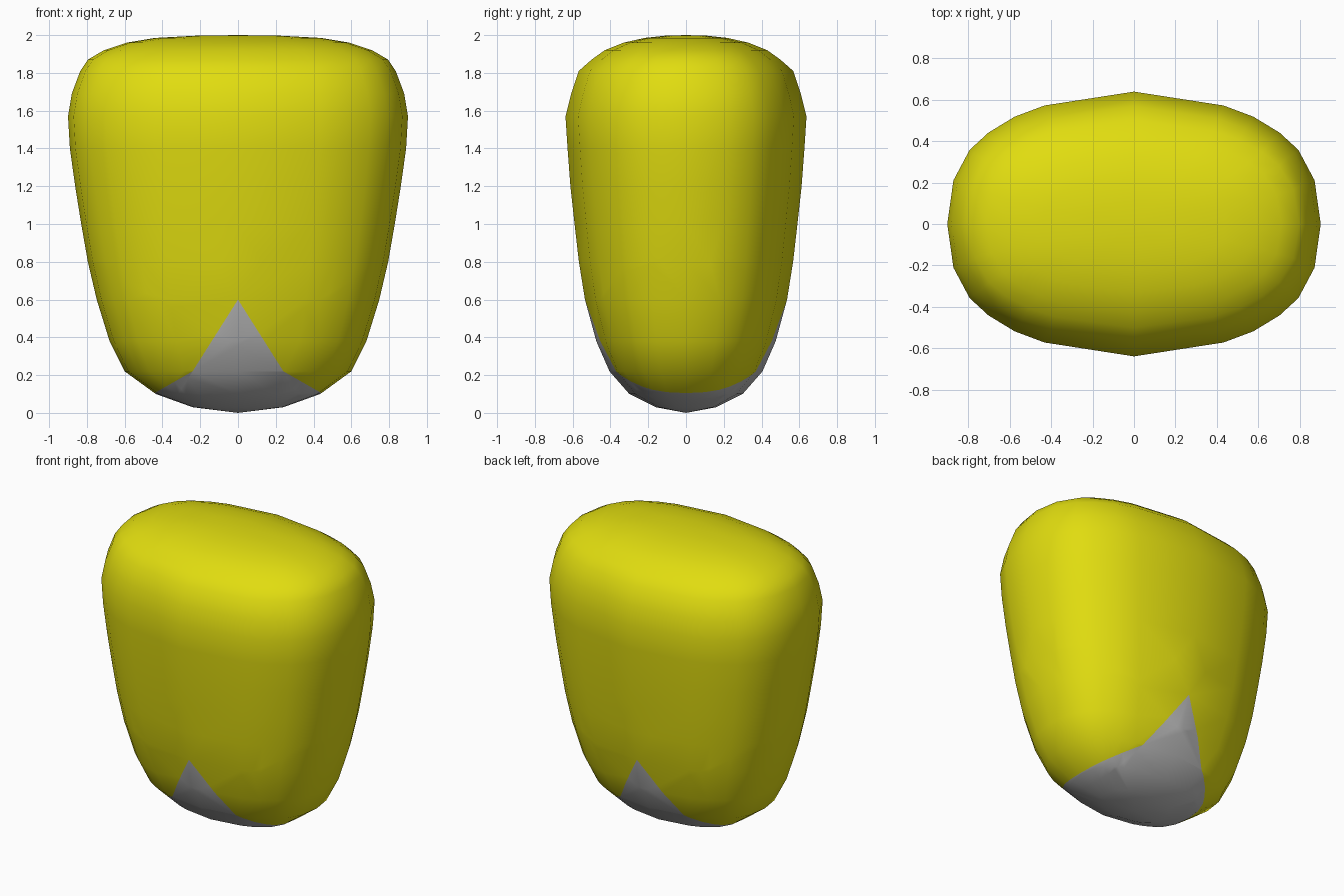
import bpy, bmesh
from mathutils import Vector

if "Cube" in bpy.data.objects:
    bpy.data.objects.remove(bpy.data.objects["Cube"])


def material(name, rgb):
    m = bpy.data.materials.new(name)
    m.diffuse_color = (*rgb, 1)
    m.use_nodes = True
    m.node_tree.nodes["Principled BSDF"].inputs["Base Color"].default_value = m.diffuse_color
    return m


# Half-width, half-depth at each height
RINGS = [(0.03, 0.24, 0.16), (0.10, 0.435, 0.30), (0.22, 0.60, 0.405),
         (0.38, 0.68, 0.475), (0.60, 0.748, 0.535), (0.80, 0.795, 0.567),
         (1.00, 0.83, 0.59), (1.20, 0.862, 0.612), (1.40, 0.89, 0.627),
         (1.57, 0.90, 0.638), (1.69, 0.88, 0.608), (1.81, 0.835, 0.568),
         (1.87, 0.795, 0.50), (1.92, 0.71, 0.43), (1.96, 0.59, 0.33),
         (1.985, 0.44, 0.22), (1.997, 0.22, 0.11)]

# One quadrant of the rounded cross-section, mirrored into a full loop
QUAD = [(1, 0), (0.967, 0.33), (0.88, 0.56), (0.78, 0.69),
        (0.64, 0.81), (0.48, 0.895), (0, 1)]
half = QUAD + [(-x, y) for x, y in QUAD[-2::-1]]
LOOP = half + [(-x, -y) for x, y in half[1:-1]]

bm = bmesh.new()
loops = [[bm.verts.new((a * x, b * y, z)) for x, y in LOOP] for z, a, b in RINGS]
n = len(LOOP)
for lo, hi in zip(loops, loops[1:]):
    for i in range(n):
        j = (i + 1) % n
        bm.faces.new((lo[i], lo[j], hi[j], hi[i]))

# Close the bottom and the top
for ring, z in ((loops[0], 0.0), (loops[-1], 2.0)):
    pole = bm.verts.new((0, 0, z))
    for i in range(n):
        bm.faces.new((ring[i], ring[(i + 1) % n], pole))

# Cut the edges of the pale tip: steep point on front and back, shallow sides
STEEP, SHALLOW = (0.60, 1.58), (0.357, 0.57)
for top, slope in (STEEP, SHALLOW):
    for s in (1, -1):
        low = [f for f in bm.faces if f.calc_center_median().z < 0.85]
        geom = low + list({e for f in low for e in f.edges}) + list({v for f in low for v in f.verts})
        bmesh.ops.bisect_plane(bm, geom=geom, dist=1e-5, plane_co=(0, 0, top),
                               plane_no=Vector((s * slope, 0, 1)).normalized())

# Colour everything under the cuts as the pale tip
for f in bm.faces:
    c = f.calc_center_median()
    f.material_index = int(any(c.z < top - slope * abs(c.x) for top, slope in (STEEP, SHALLOW)))
    f.smooth = True
bmesh.ops.recalc_face_normals(bm, faces=bm.faces)

mesh = bpy.data.meshes.new("kernel")
bm.to_mesh(mesh)
bm.free()
mesh.materials.append(material("kernel yellow", (0.75, 0.72, 0.005)))
mesh.materials.append(material("tip grey", (0.50, 0.50, 0.50)))
obj = bpy.data.objects.new("kernel", mesh)
bpy.context.collection.objects.link(obj)
